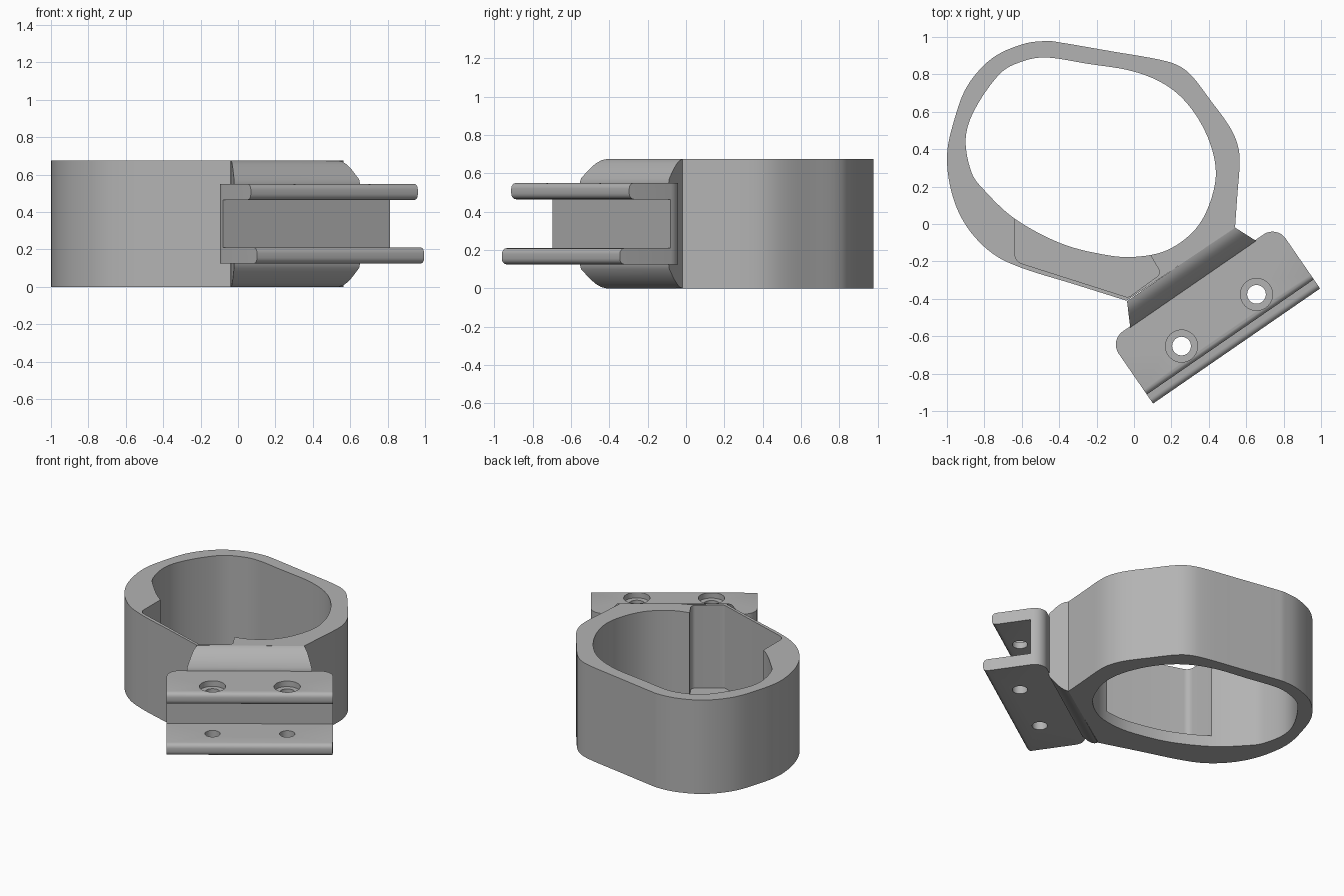
import bpy, bmesh, math
from mathutils import Vector

if "Cube" in bpy.data.objects:
    bpy.data.objects.remove(bpy.data.objects["Cube"], do_unlink=True)

HEIGHT = 0.675
# Clamp bracket frame: u runs along the bracket, v points away from the ring
U, N = Vector((0.823, 0.567)), Vector((0.567, -0.823))

grey = bpy.data.materials.new("plain grey")
grey.use_nodes = True
GREY = (0.45, 0.45, 0.45, 1)
grey.diffuse_color = GREY
grey.node_tree.nodes["Principled BSDF"].inputs["Base Color"].default_value = GREY


def place(u, v):
    return tuple(U * u + N * v)


def finish(name, bm):
    bmesh.ops.recalc_face_normals(bm, faces=bm.faces)
    mesh = bpy.data.meshes.new(name)
    bm.to_mesh(mesh)
    bm.free()
    mesh.materials.append(grey)
    ob = bpy.data.objects.new(name, mesh)
    bpy.context.collection.objects.link(ob)
    return ob


def smooth_path(pts, closed, steps=6):
    """Catmull-Rom curve through the points."""
    n, out = len(pts), []
    get = lambda i: Vector(pts[i % n] if closed else pts[max(0, min(n - 1, i))])
    for i in range(n if closed else n - 1):
        a, b, c, d = (get(i + k) for k in (-1, 0, 1, 2))
        for s in range(steps):
            t = s / steps
            out.append(0.5 * (2 * b + (c - a) * t + (2 * a - 5 * b + 4 * c - d) * t * t
                              + (3 * b - a - 3 * c + d) * t ** 3))
    if not closed:
        out.append(get(n - 1))
    return out


def rounded(corners, steps=8):
    """Polygon whose (x, y, radius) corners are filleted."""
    out, n = [], len(corners)
    for i, (x, y, r) in enumerate(corners):
        p = Vector((x, y))
        if r == 0:
            out.append(p)
            continue
        a = (Vector(corners[i - 1][:2]) - p).normalized()
        b = (Vector(corners[(i + 1) % n][:2]) - p).normalized()
        half = a.angle(b) / 2
        centre = p + (a + b).normalized() * (r / math.sin(half))
        start, end = (p + k * (r / math.tan(half)) - centre for k in (a, b))
        sweep = start.angle(end)
        for s in range(steps + 1):
            t = s / steps
            out.append(centre + (start * math.sin((1 - t) * sweep)
                                 + end * math.sin(t * sweep)) / math.sin(sweep))
    return out


def prism(name, outline, z0, z1, bevel_front=None):
    bm = bmesh.new()
    base = bm.faces.new([bm.verts.new((p[0], p[1], z0)) for p in outline])
    top = bmesh.ops.extrude_face_region(bm, geom=[base])["geom"]
    bmesh.ops.translate(bm, vec=(0, 0, z1 - z0),
                        verts=[g for g in top if isinstance(g, bmesh.types.BMVert)])
    if bevel_front:
        # Soften the two long edges of the plate tip
        front = [e for e in bm.edges
                 if all(v.co.xy.dot(N) > bevel_front - 0.005 for v in e.verts)
                 and abs(e.verts[0].co.z - e.verts[1].co.z) < 0.01]
        bmesh.ops.bevel(bm, geom=front, offset=0.03, segments=4,
                        profile=0.5, affect='EDGES')
    return finish(name, bm)


def circle(u, v, r, sides=32):
    angles = (2 * math.pi * i / sides for i in range(sides))
    return [place(u + r * math.cos(a), v + r * math.sin(a)) for a in angles]


def cut(target, cutter):
    cutter.hide_render = True
    mod = target.modifiers.new("cut", 'BOOLEAN')
    mod.operation, mod.solver, mod.object = 'DIFFERENCE', 'EXACT', cutter
    bpy.context.view_layer.objects.active = target
    bpy.ops.object.modifier_apply(modifier=mod.name)
    bpy.data.objects.remove(cutter, do_unlink=True)


# Ring body: flat-sided on one half, round on the other
outer = smooth_path([(0.54, -0.02), (0.553, 0.16), (0.565, 0.33), (0.552, 0.43),
                     (0.505, 0.53), (0.41, 0.66), (0.315, 0.785), (0.24, 0.845),
                     (0.13, 0.88), (-0.13, 0.925), (-0.38, 0.968), (-0.47, 0.978),
                     (-0.6, 0.96), (-0.76, 0.885), (-0.89, 0.74), (-0.96, 0.56),
                     (-1, 0.36), (-0.97, 0.15), (-0.89, -0.02), (-0.76, -0.155),
                     (-0.6, -0.235), (-0.32, -0.322), (-0.04, -0.41)], False)
ring = prism("ring_body", outer, 0, HEIGHT)

# Opening through the ring
inner = smooth_path([(-0.465, 0.89), (-0.6, 0.868), (-0.72, 0.80), (-0.85, 0.615), (-0.9, 0.455),
                     (-0.87, 0.28), (-0.8, 0.18), (-0.636, 0.027), (-0.4, -0.1),
                     (-0.18, -0.16), (0, -0.176), (0.19, -0.134), (0.35, 0),
                     (0.433, 0.214), (0.417, 0.4), (0.326, 0.59), (0.19, 0.73),
                     (0, 0.815), (-0.25, 0.857)], True)
cut(ring, prism("opening_cutter", inner, -0.1, 1))

# Side pocket, open above and closed by a thin floor
pocket = rounded([(-0.636, 0.2, 0), (-0.636, -0.2, 0.05), (-0.03, -0.393, 0.03),
                  (0.145, -0.265, 0.03), (0.09, -0.17, 0), (0.05, 0.05, 0)])
cut(ring, prism("pocket_cutter", pocket, 0.08, 1))

# Neck flaring from the bracket up to the full ring height
bm = bmesh.new()
rows = []
for v, z in [(0.319, HEIGHT), (0.345, 0.668), (0.37, 0.652), (0.395, 0.628),
             (0.439, 0.575), (0.445, 0.55)]:
    t = (v - 0.319) / 0.12
    left, right = -0.265 - 0.063 * t, 0.433 + 0.051 * t
    rows.append([bm.verts.new((*place(u, v), h)) for u, h in
                 ((left, z), (right, z), (right, HEIGHT - z), (left, HEIGHT - z))])
for a, b in zip(rows, rows[1:]):
    for i in range(4):
        j = (i + 1) % 4
        bm.faces.new((a[i], a[j], b[j], b[i]))
bm.faces.new(rows[0])
bm.faces.new(rows[-1])
neck = finish("neck", bm)


# Bracket: two plates joined by a web along the back
def bracket_outline(front, radius):
    return [place(*p) for p in rounded([(-0.461, 0.439, radius), (0.624, 0.439, radius),
                                        (0.624, front, 0), (-0.461, front, 0)])]


web = prism("bracket_web", bracket_outline(0.527, 0.085), 0.21, 0.465)
upper = prism("upper_plate", bracket_outline(0.79, 0.085), 0.465, 0.55, 0.79)
lower = prism("lower_plate", bracket_outline(0.849, 0.085), 0.125, 0.21, 0.849)

# Bolt holes, with a counterbore in the upper plate
for u in (-0.161, 0.326):
    for plate in (upper, lower):
        cut(plate, prism("bolt_cutter", circle(u, 0.682, 0.05), 0, 1))
    cut(upper, prism("counterbore_cutter", circle(u, 0.682, 0.086), 0.51, 1))

# Smooth shading with crisp edges
for ob in (ring, neck, web, upper, lower):
    bpy.ops.object.select_all(action='DESELECT')
    ob.select_set(True)
    bpy.context.view_layer.objects.active = ob
    bpy.ops.object.shade_smooth_by_angle(angle=math.radians(30))
